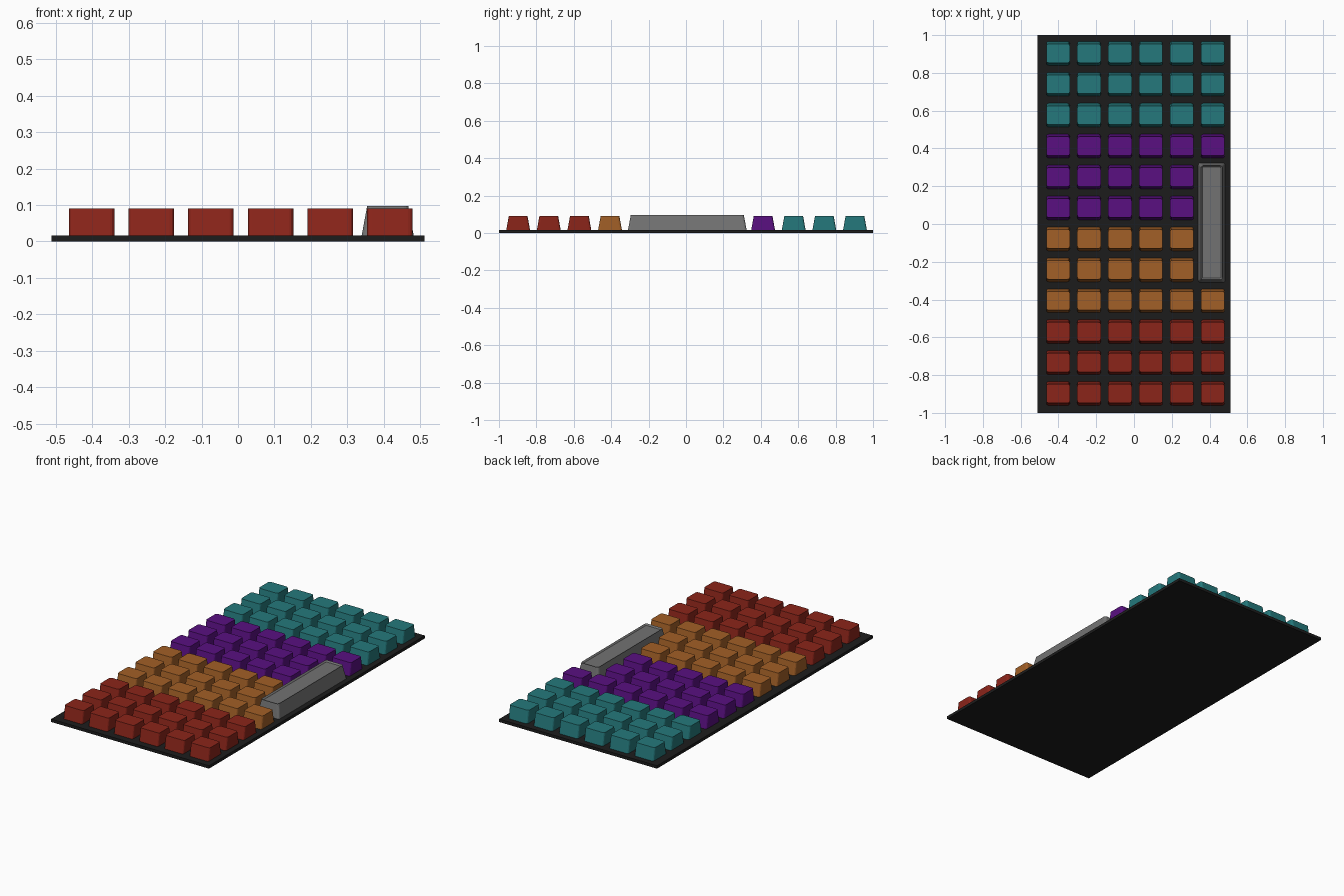
import bpy, bmesh

if "Cube" in bpy.data.objects:
    bpy.data.objects.remove(bpy.data.objects["Cube"])

PITCH = 0.1637
BASE_TOP = 0.017


def material(name, rgb):
    m = bpy.data.materials.new(name)
    m.diffuse_color = (*rgb, 1)
    m.use_nodes = True
    m.node_tree.nodes["Principled BSDF"].inputs["Base Color"].default_value = m.diffuse_color
    return m


def add_object(name, bm, mat):
    me = bpy.data.meshes.new(name)
    bmesh.ops.recalc_face_normals(bm, faces=bm.faces)
    bm.to_mesh(me)
    bm.free()
    me.materials.append(mat)
    ob = bpy.data.objects.new(name, me)
    bpy.context.collection.objects.link(ob)
    return ob


def block(hx0, hy0, z0, hx1, hy1, z1):
    """Tapered box: half sizes at the bottom and at the top."""
    bm = bmesh.new()
    bmesh.ops.create_cube(bm, size=2)
    for v in bm.verts:
        hx, hy, z = (hx1, hy1, z1) if v.co.z > 0 else (hx0, hy0, z0)
        v.co = (v.co.x * hx, v.co.y * hy, z)
    return bm


def bevel_corners(bm, width, segments):
    edges = [e for e in bm.edges
             if abs(e.verts[0].co.z - e.verts[1].co.z) > 0.04]
    bmesh.ops.bevel(bm, geom=edges, offset=width, segments=segments,
                    profile=0.5, affect='EDGES')


# Base plate
add_object("base_plate", block(0.512, 1, 0, 0.512, 1, BASE_TOP),
           material("black", (0.012, 0.012, 0.012)))

# Key caps: straight sides, sloped front and back, rounded corners
colours = [material("red", (0.26, 0.018, 0.01)),
           material("orange", (0.36, 0.115, 0.02)),
           material("purple", (0.1, 0.005, 0.22)),
           material("teal", (0.018, 0.19, 0.2))]
caps = []
for mat in colours:
    bm = block(0.0625, 0.0635, BASE_TOP - 0.001, 0.0625, 0.05, 0.091)
    bevel_corners(bm, 0.012, 3)
    proto = add_object("key_cap", bm, mat)
    caps.append(proto.data)
    bpy.data.objects.remove(proto)

for row in range(12):
    for col in range(6):
        if col == 5 and 4 <= row <= 7:
            continue                      # room for the long bar
        ob = bpy.data.objects.new(f"key_{row + 1}_{col + 1}", caps[row // 3])
        ob.location = ((col - 2.5) * PITCH + 0.0075, (row - 5.5) * PITCH + 0.003, 0)
        bpy.context.collection.objects.link(ob)

# Long bar key: tapered on all sides, with a dished top
bm = block(0.0715, 0.317, BASE_TOP - 0.001, 0.0565, 0.302, 0.097)
bevel_corners(bm, 0.012, 3)
top = max(bm.faces, key=lambda f: f.calc_center_median().z)
bmesh.ops.inset_region(bm, faces=[top], thickness=0.008, depth=0)
for v in top.verts:
    v.co.z -= 0.008
bar = add_object("long_bar_key", bm, material("grey", (0.17, 0.17, 0.17)))
bar.location = (0.411, 0.007, 0)
